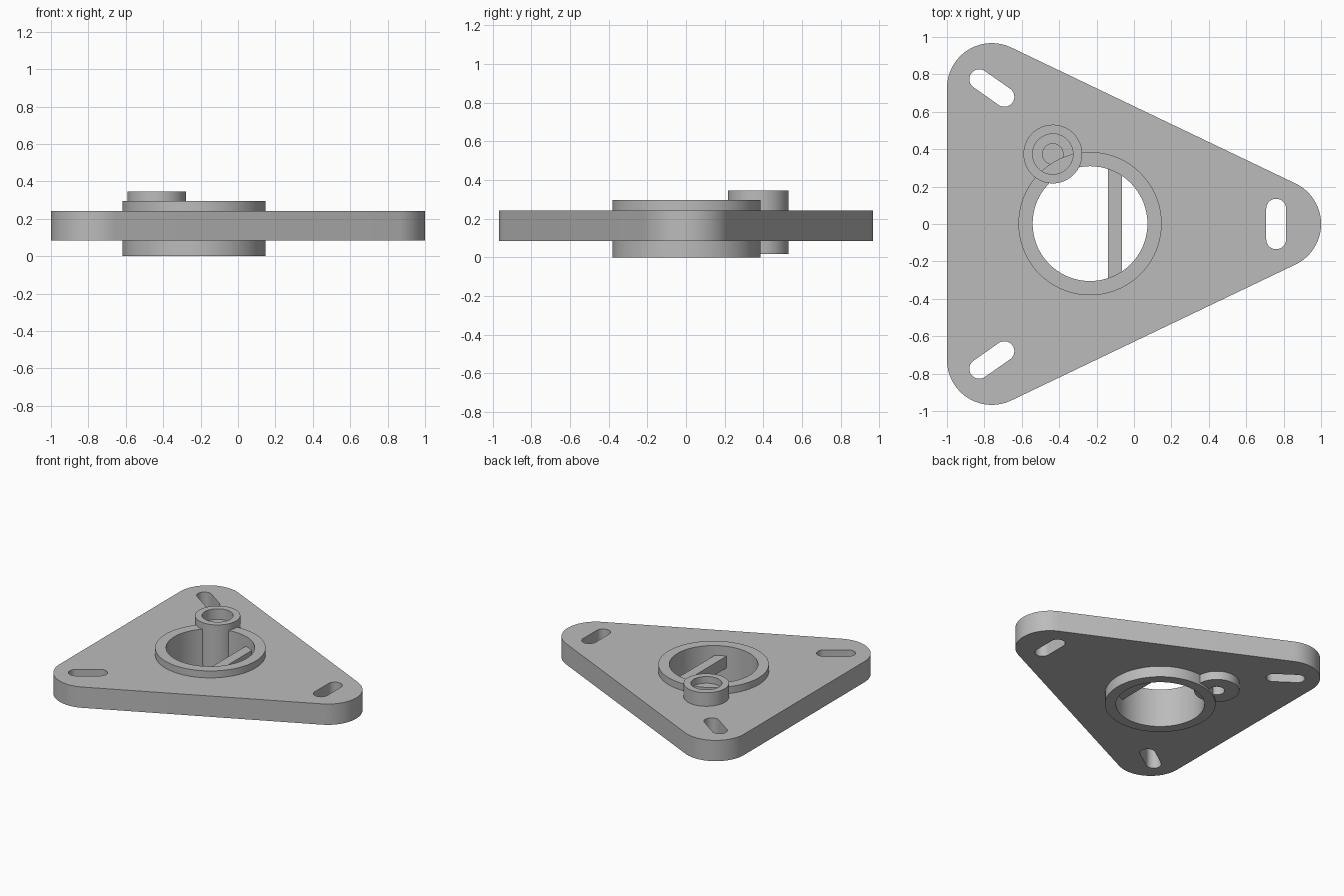
import bpy, bmesh, math
from mathutils import Vector

cube = bpy.data.objects.get("Cube")
if cube:
    bpy.data.objects.remove(cube, do_unlink=True)

# Single grey material
grey = bpy.data.materials.new("plain grey")
grey.use_nodes = True
colour = (0.5, 0.5, 0.5, 1)
grey.diffuse_color = colour
grey.node_tree.nodes["Principled BSDF"].inputs["Base Color"].default_value = colour


def arc(centre, radius, start, end, steps=24):
    """Points of an arc, angles in degrees."""
    angles = [math.radians(start + (end - start) * i / steps) for i in range(steps + 1)]
    return [Vector((centre[0] + radius * math.cos(a), centre[1] + radius * math.sin(a))) for a in angles]


def circle(centre, radius):
    return arc(centre, radius, 0, 360, 72)[:-1]


def slot(centre, half_length, radius, angle):
    """Outline with two rounded ends, running along the given angle."""
    a = math.radians(angle)
    step = half_length * Vector((math.cos(a), math.sin(a)))
    c = Vector(centre)
    return arc(c + step, radius, angle - 90, angle + 90) + arc(c - step, radius, angle + 90, angle + 270)


def extrude(name, outlines, bottom, top):
    """Solid from an outer outline and any hole outlines."""
    curve = bpy.data.curves.new(name + "_outline", "CURVE")
    curve.dimensions = "2D"
    curve.fill_mode = "BOTH"
    curve.extrude = (top - bottom) / 2
    for points in outlines:
        spline = curve.splines.new("POLY")
        spline.points.add(len(points) - 1)
        for target, p in zip(spline.points, points):
            target.co = (p[0], p[1], 0, 1)
        spline.use_cyclic_u = True
    helper = bpy.data.objects.new(name + "_helper", curve)
    bpy.context.collection.objects.link(helper)
    graph = bpy.context.evaluated_depsgraph_get()
    mesh = bpy.data.meshes.new_from_object(helper.evaluated_get(graph))
    bpy.data.objects.remove(helper, do_unlink=True)
    bm = bmesh.new()
    bm.from_mesh(mesh)
    bmesh.ops.remove_doubles(bm, verts=bm.verts, dist=0.0001)
    bmesh.ops.translate(bm, verts=bm.verts, vec=(0, 0, (top + bottom) / 2))
    bmesh.ops.recalc_face_normals(bm, faces=bm.faces)
    bm.to_mesh(mesh)
    bm.free()
    return finish(name, mesh)


def finish(name, mesh):
    mesh.name = name
    mesh.materials.clear()
    mesh.materials.append(grey)
    obj = bpy.data.objects.new(name, mesh)
    bpy.context.collection.objects.link(obj)
    bpy.ops.object.select_all(action="DESELECT")
    obj.select_set(True)
    bpy.context.view_layer.objects.active = obj
    bpy.ops.object.shade_smooth_by_angle(angle=math.radians(30))
    return obj


def lathe(name, profile, centre, steps=72):
    """Closed (radius, height) profile turned around a vertical axis."""
    bm = bmesh.new()
    rings = [[bm.verts.new((x, y, z)) for x, y in circle(centre, r)[:steps]] for r, z in profile]
    for ring, following in zip(rings, rings[1:] + rings[:1]):
        for i in range(steps):
            j = (i + 1) % steps
            bm.faces.new((ring[i], ring[j], following[j], following[i]))
    bmesh.ops.recalc_face_normals(bm, faces=bm.faces)
    mesh = bpy.data.meshes.new(name)
    bm.to_mesh(mesh)
    bm.free()
    return finish(name, mesh)


# Rounded triangular plate with three slots and a central opening
bore = (-0.235, 0.002)
corner_x, corner_y, corner_r = 0.76, 0.727, 0.24
tilt = math.degrees(math.atan2(2 * corner_x, corner_y))
outline = (arc((corner_x, 0), corner_r, -tilt, tilt)
           + arc((-corner_x, corner_y), corner_r, tilt, 180)
           + arc((-corner_x, -corner_y), corner_r, 180, 360 - tilt))
slots = [slot((x, y), 0.082, 0.053, angle) for x, y, angle in
         ((corner_x, 0, 90), (-corner_x, corner_y, -35), (-corner_x, -corner_y, 35))]
extrude("plate", [outline, circle(bore, 0.345)] + slots, 0.083, 0.242)

# Collar lining the opening
lathe("collar", [(0.307, 0), (0.383, 0), (0.383, 0.295), (0.307, 0.295)], bore)

# Boss with a stepped hole, overlapping the collar
lathe("boss", [(0.055, 0.018), (0.157, 0.018), (0.157, 0.346),
               (0.108, 0.346), (0.108, 0.265), (0.055, 0.265)], (-0.434, 0.374))

# Cross bar spanning the opening
left, right, reach = -0.14, -0.065, 0.32
bar = [(left, -reach), (right, -reach), (right, reach), (left, reach)]
extrude("cross_bar", [bar], 0.13, 0.22)
